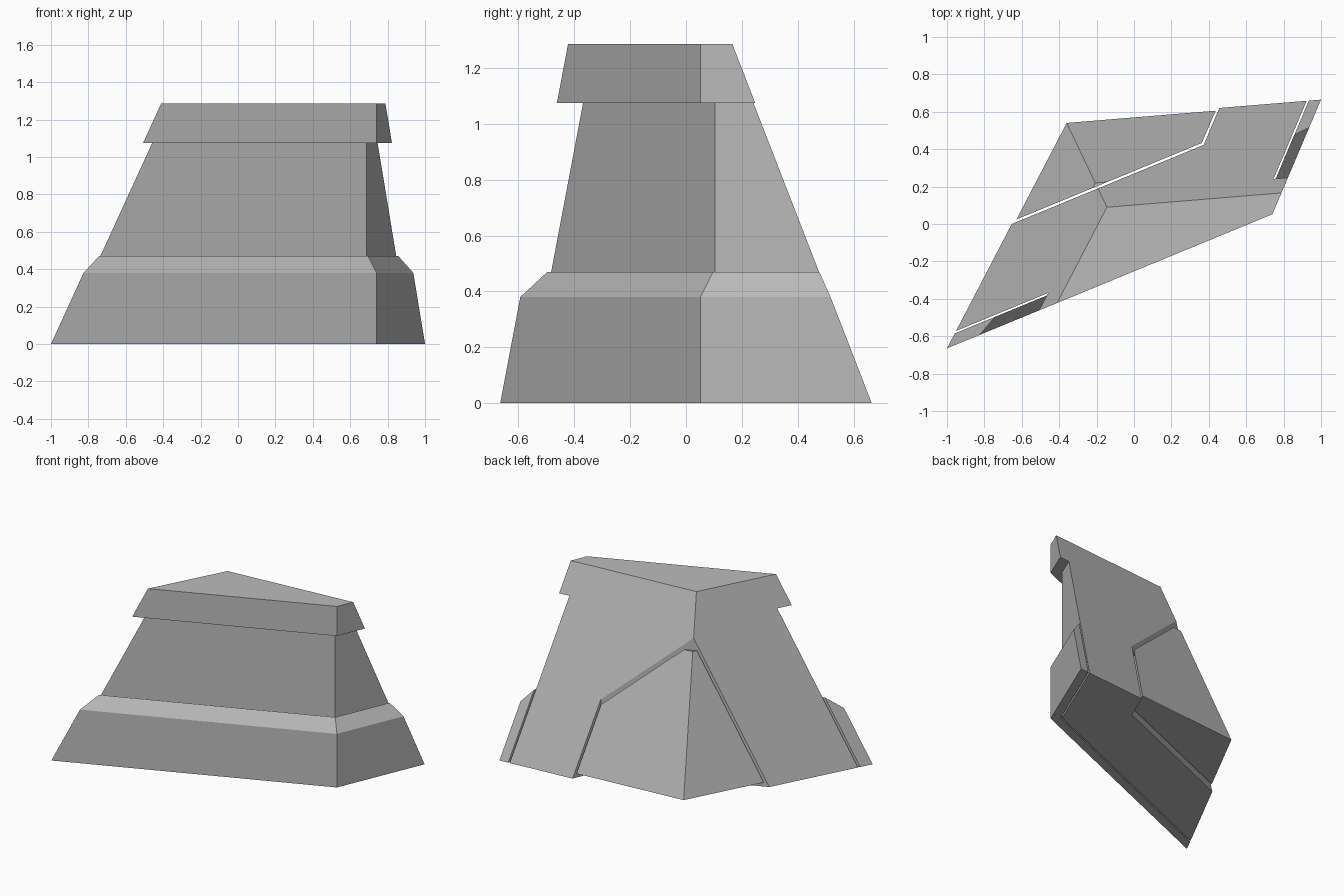
import bpy, bmesh
from mathutils import Vector

cube = bpy.data.objects.get("Cube")
if cube:
    bpy.data.objects.remove(cube, do_unlink=True)

# Single stone colour
stone = bpy.data.materials.new("grey_stone")
stone.use_nodes = True
GREY = (0.5, 0.5, 0.5, 1)
stone.diffuse_color = GREY
stone.node_tree.nodes["Principled BSDF"].inputs["Base Color"].default_value = GREY

# Key points of the wedge
TOP = 1.285
front_left = Vector((-1, -0.665, 0))
corner = Vector((0.74, 0.052, 0))
back_right = Vector((1, 0.665, 0))
back_foot = Vector((-0.366, 0.553, 0))
top_left = Vector((-0.41, -0.42, TOP))
top_back = Vector((-0.14, 0.09, TOP))

# Wall directions and the mitre for one unit of inward offset
front_dir = (corner - front_left).normalized()
side_dir = (back_right - corner).normalized()
up = Vector((0, 0, 1))
n_front, n_side = up.cross(front_dir), up.cross(side_dir)
mitre = (n_front + n_side) / (1 + n_front.dot(n_side))


def slope(a, b, c):
    """Sloping plane whose normal points away from the body."""
    normal = (b - a).cross(c - a).normalized()
    if normal.dot(corner - a) > 0:
        normal.negate()
    return a, normal


SLOPES = [slope(front_left, back_foot, top_left),
          slope(back_right, back_foot, top_back)]


def corner_part(name, profile):
    """Sweep an (inset, height) profile round the corner, cut by the slopes."""
    bm = bmesh.new()
    rings = [[], [], []]
    for inset, z in profile:
        bend = corner + mitre * inset + up * z
        for ring, p in zip(rings, (bend - front_dir * 4, bend, bend + side_dir * 4)):
            ring.append(bm.verts.new(p))
    for a, b in zip(rings, rings[1:]):
        for i in range(len(profile)):
            j = (i + 1) % len(profile)
            bm.faces.new((a[i], a[j], b[j], b[i]))
    bm.faces.new(rings[0])
    bm.faces.new(rings[2])
    for point, normal in SLOPES:
        bmesh.ops.bisect_plane(bm, geom=bm.verts[:] + bm.edges[:] + bm.faces[:],
                               plane_co=point, plane_no=normal, clear_outer=True)
        rim = [e for e in bm.edges if e.is_boundary]
        bmesh.ops.edgeloop_fill(bm, edges=rim)
    bmesh.ops.recalc_face_normals(bm, faces=bm.faces[:])
    mesh = bpy.data.meshes.new(name)
    bm.to_mesh(mesh)
    bm.free()
    mesh.materials.append(stone)
    obj = bpy.data.objects.new(name, mesh)
    bpy.context.collection.objects.link(obj)
    return obj


# Main wall with overhanging cap
corner_part("wall_and_cap", [(0.068, 0), (0.068, 1.075), (0, 1.075),
                             (0, TOP), (0.483, TOP), (0.483, 0)])
# Bevelled plinth in front of the wall
corner_part("plinth", [(0, 0), (0, 0.38), (0.058, 0.47), (0.058, 0)])
# Rear core, slightly raised and cut flat at its tip
corner_part("rear_core", [(0.496, 0.035), (0.496, 0.925), (1.3, 0.925), (1.3, 0.035)])
